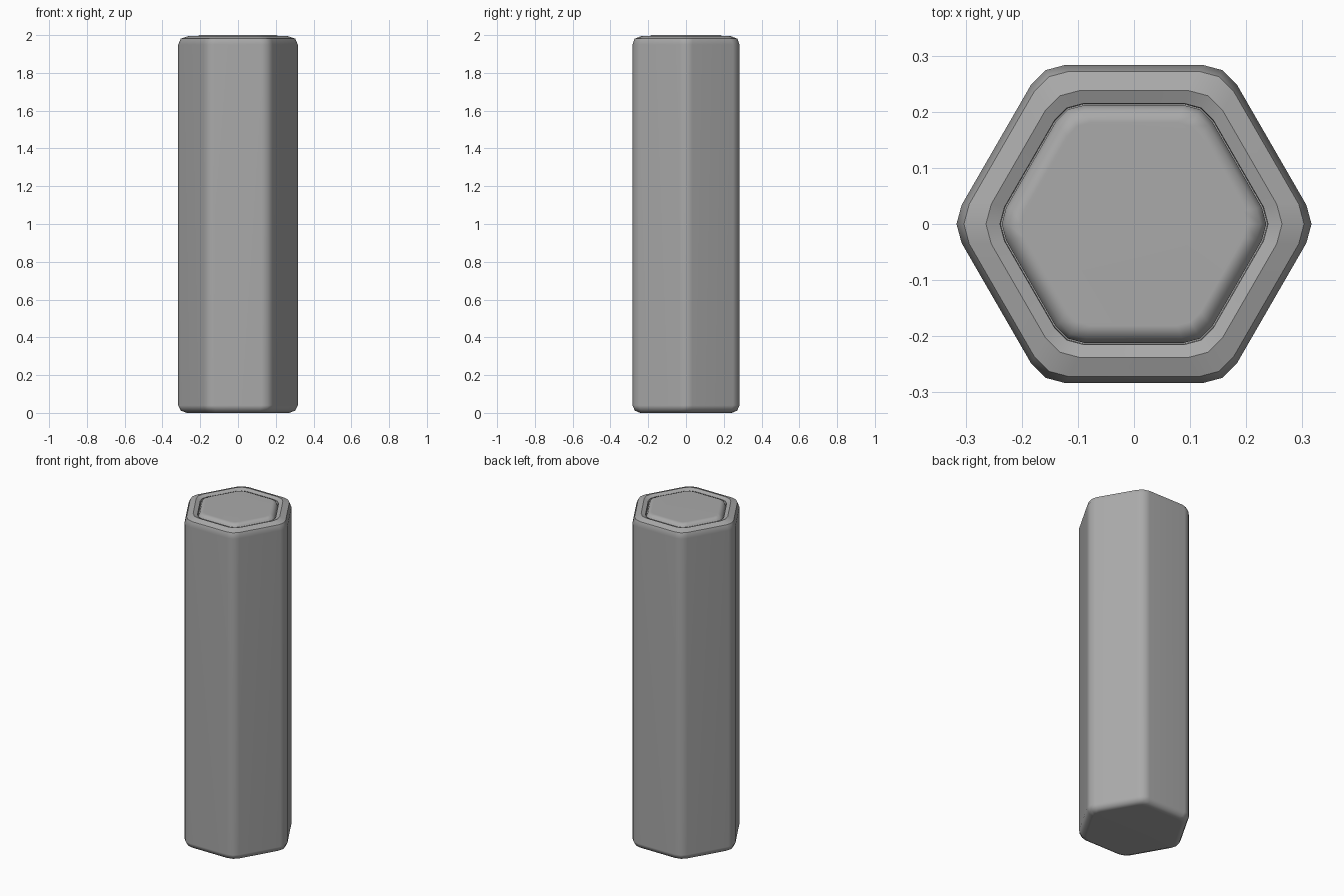
import bpy
import bmesh
from math import cos, sin, pi, sqrt

cube = bpy.data.objects.get("Cube")
if cube:
    bpy.data.objects.remove(cube, do_unlink=True)

# Single grey material
grey = bpy.data.materials.new("mid_grey")
grey.use_nodes = True
colour = (0.4, 0.4, 0.4, 1)
grey.diffuse_color = colour
grey.node_tree.nodes["Principled BSDF"].inputs["Base Color"].default_value = colour


def hex_ring(bm, apothem, z, corner):
    """Hexagon with two-segment rounded corners, points along +x and -x."""
    radius = apothem / cos(pi / 6)
    side = corner * sqrt(3) / 2
    tip = radius - corner * (2 - sqrt(3))
    verts = []
    for k in range(6):
        a = k * pi / 3
        for r, t in ((radius - corner / 2, -side), (tip, 0), (radius - corner / 2, side)):
            verts.append(bm.verts.new((r * cos(a) - t * sin(a), r * sin(a) + t * cos(a), z)))
    return verts


def hex_loft(name, profile, cap_bottom=True):
    """Loft through (apothem, z, corner, sharp) levels."""
    bm = bmesh.new()
    rings = [hex_ring(bm, a, z, c) for a, z, c, sharp in profile]
    n = len(rings[0])
    for low, high in zip(rings, rings[1:]):
        for i in range(n):
            j = (i + 1) % n
            bm.faces.new((low[i], low[j], high[j], high[i]))
    if cap_bottom:
        bm.faces.new(rings[0][::-1])
    bm.faces.new(rings[-1])
    for ring, level in zip(rings, profile):
        if level[3]:
            for i in range(n):
                bm.edges.get((ring[i], ring[(i + 1) % n])).smooth = False
    for face in bm.faces:
        face.smooth = True
    mesh = bpy.data.meshes.new(name)
    bm.to_mesh(mesh)
    bm.free()
    mesh.materials.append(grey)
    obj = bpy.data.objects.new(name, mesh)
    bpy.context.collection.objects.link(obj)
    # Keep the large flats evenly shaded
    mod = obj.modifiers.new("weighted_normals", "WEIGHTED_NORMAL")
    mod.keep_sharp = True
    return obj


# Shaft: rounded foot, straight walls, ridged rim and groove
hex_loft("shaft", [
    (0.243, 0, 0.035, False),
    (0.271, 0.012, 0.039, False),
    (0.283, 0.04, 0.039, False),
    (0.283, 1.95, 0.039, False),
    (0.272, 1.981, 0.041, True),
    (0.238, 1.994, 0.041, True),
    (0.215, 1.984, 0.035, True),
    (0.214, 1.955, 0.035, True),
])

# End plug: soft-edged hexagon seated inside the rim
hex_loft("end_plug", [
    (0.212, 1.955, 0.034, False),
    (0.212, 1.968, 0.034, False),
    (0.203, 1.99, 0.032, False),
    (0.181, 2, 0.028, False),
], cap_bottom=False)
